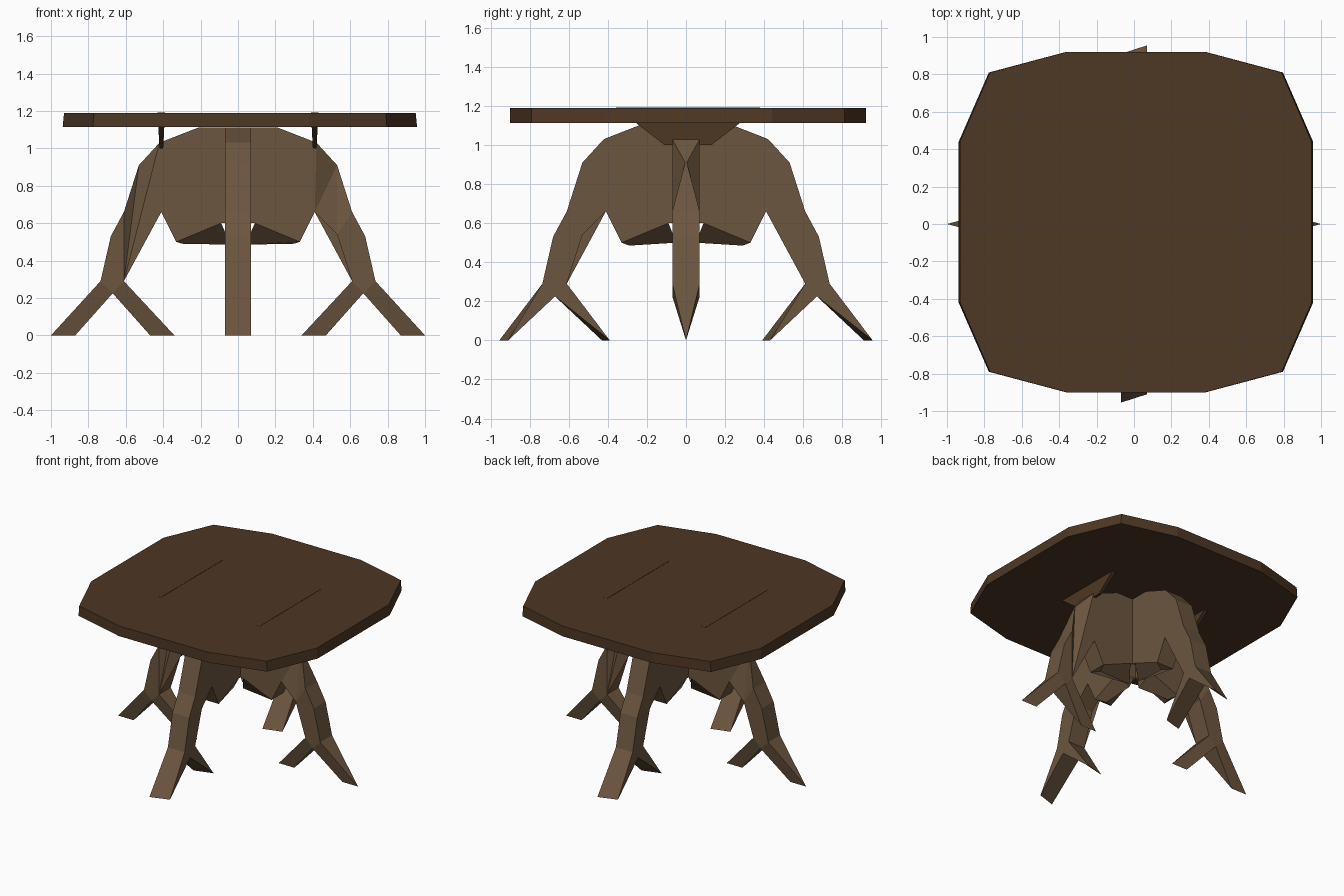
import bpy, bmesh
from mathutils import Vector

if "Cube" in bpy.data.objects:
    bpy.data.objects.remove(bpy.data.objects["Cube"])


def material(name, rgb):
    m = bpy.data.materials.new(name)
    m.diffuse_color = (*rgb, 1)
    m.use_nodes = True
    m.node_tree.nodes["Principled BSDF"].inputs["Base Color"].default_value = m.diffuse_color
    return m


DARK = material("dark_wood", (0.075, 0.038, 0.017))
LIGHT = material("light_wood", (0.15, 0.092, 0.05))


def finish(bm, name, mat):
    bmesh.ops.recalc_face_normals(bm, faces=bm.faces)
    me = bpy.data.meshes.new(name)
    bm.to_mesh(me)
    bm.free()
    me.materials.append(mat)
    ob = bpy.data.objects.new(name, me)
    bpy.context.collection.objects.link(ob)
    return ob


def loft(name, low, high, mat):
    """Closed solid between two matching rings of points."""
    bm = bmesh.new()
    a = [bm.verts.new(p) for p in low]
    b = [bm.verts.new(p) for p in high]
    bm.faces.new(a[::-1])
    bm.faces.new(b)
    n = len(a)
    for i in range(n):
        j = (i + 1) % n
        bm.faces.new((a[i], a[j], b[j], b[i]))
    return finish(bm, name, mat)


# table top: twelve-sided slab, slightly wider below
quarter = [(0.94, 0.43), (0.78, 0.80), (0.37, 0.91)]
ring = (quarter + [(-x, y) for x, y in quarter[::-1]]
        + [(-x, -y) for x, y in quarter] + [(x, -y) for x, y in quarter[::-1]])
ring = [(x + 0.01, y + 0.01) for x, y in ring]
loft("table_top", [(x * 1.008, y, 1.113) for x, y in ring],
     [(x, y, 1.19) for x, y in ring], DARK)

# tapered wedges let through the top
for side, label in ((-1, "left"), (1, "right")):
    def rect(w, d, z):
        return [(side * 0.41 + sx * w, 0.01 + sy * d, z)
                for sx, sy in ((-1, -1), (1, -1), (1, 1), (-1, 1))]
    loft(label + "_wedge", rect(0.01, 0.12, 1.0), rect(0.02, 0.37, 1.192), DARK)

# half outline of a leg arch: (distance from centre, height)
HALF = [(0.21, 1.112), (0.42, 1.03), (0.53, 0.91), (0.61, 0.66), (0.68, 0.53),
        (0.735, 0.29), (0.67, 0.225), (0.61, 0.29), (0.53, 0.54), (0.41, 0.66),
        (0.33, 0.50), (0.09, 0.60), (0.18, 0.76)]
SHOULDER, OUTER, INNER, HOOK = 2, 5, 6, 10
W = 0.07


def leg_pair(name, place, tip, ridge):
    """Pair of forked legs; tip(part, end, w) gives the end point of each fork."""
    bm = bmesh.new()
    outline = [(1, i, u, z) for i, (u, z) in enumerate(HALF)]
    outline += [(-1, i, -u, z) for i, (u, z) in reversed(list(enumerate(HALF)))]
    a = [bm.verts.new((u, -W, z)) for _, _, u, z in outline]
    b = [bm.verts.new((u, W, z)) for _, _, u, z in outline]
    caps = [bm.faces.new(a), bm.faces.new(b[::-1])]
    n = len(outline)
    for k in range(n):
        j = (k + 1) % n
        side, i = outline[k][0], min(outline[k][1], outline[j][1])
        if outline[j][0] != side or i not in (OUTER, INNER, HOOK):
            bm.faces.new((a[k], a[j], b[j], b[k]))
            continue
        # toe or hook: continue this side of the arch to its tip
        first = outline[k][1] == i
        base = [a[k], a[j], b[j], b[k]]
        ends = []
        for v, s in zip(base, (first, not first, not first, first)):
            u, w, z = tip(i, 0 if s else 1, side * v.co.y)
            ends.append(bm.verts.new((side * u, side * w, z)))
        for q in range(4):
            r = (q + 1) % 4
            bm.faces.new((base[q], base[r], ends[r], ends[q]))
        bm.faces.new(ends)
    bmesh.ops.triangulate(bm, faces=caps)
    if ridge:  # pinch the shoulder to a ridge
        for k in range(n):
            if outline[k][1] == SHOULDER:
                a[k].co.y = -0.004
                b[k].co.y = 0.004
    for v in bm.verts:
        v.co = Vector(place(*v.co))
    bmesh.ops.remove_doubles(bm, verts=bm.verts, dist=0.001)
    bmesh.ops.dissolve_degenerate(bm, edges=bm.edges, dist=0.0005)
    return finish(bm, name, LIGHT)


def side_tip(part, end, w):
    if part == HOOK:
        return ((0.30, 0, 0.49), (0.04, 0, 0.485))[end]
    u = {OUTER: (1.0, 0.87), INNER: (0.47, 0.34)}[part][end]
    return u, 0, 0


def front_tip(part, end, w):
    if part == HOOK:
        return ((0.29, 0, 0.485), (0.05, 0, 0.50))[end]
    far, near = {OUTER: (0.955, 0.91), INNER: (0.43, 0.39)}[part]
    return (far if w > 0 else near), w, 0


leg_pair("side_legs", lambda u, w, z: (u, w, z), side_tip, True)
leg_pair("front_back_legs", lambda u, w, z: (w, u, z), front_tip, False)
